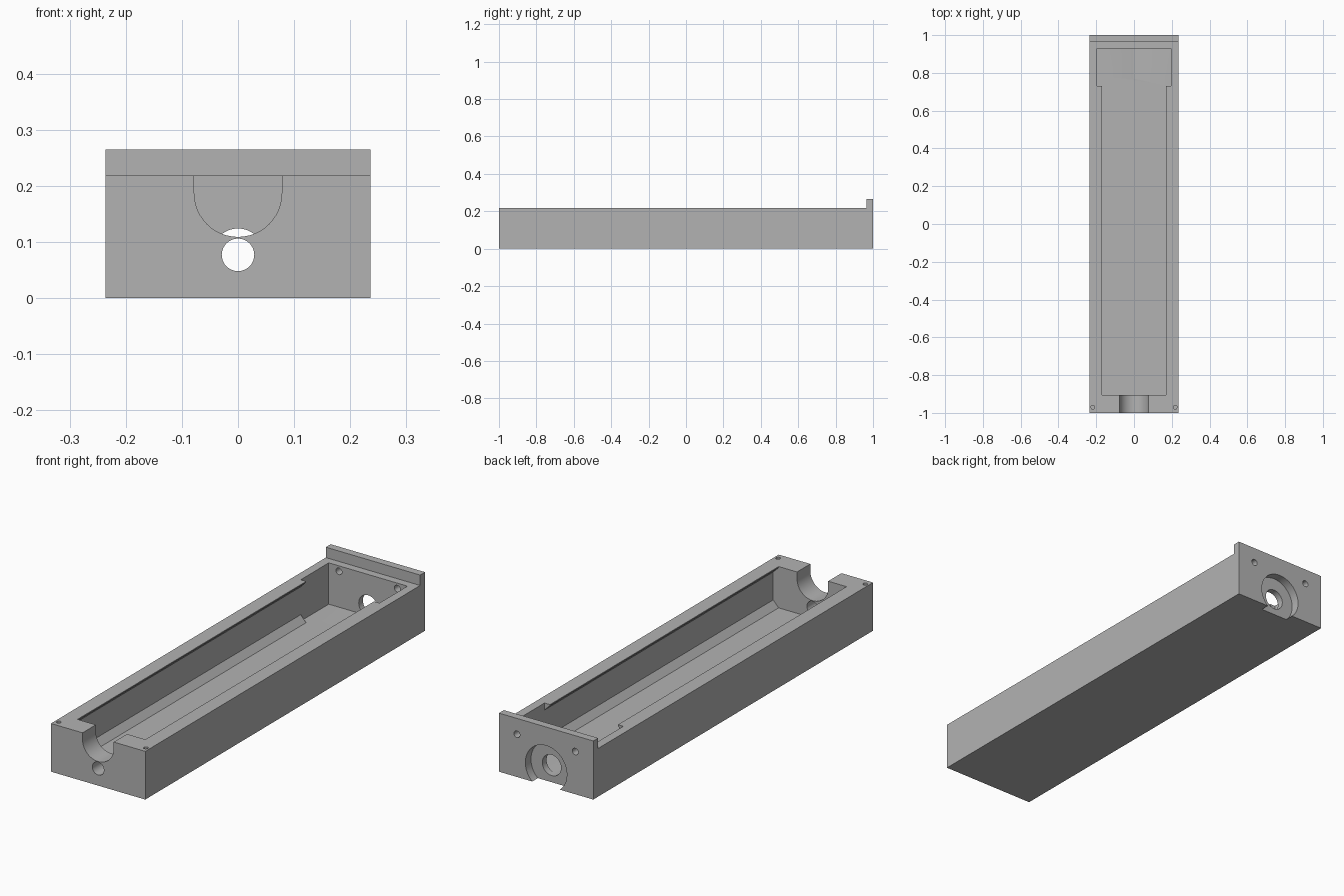
import bpy, bmesh, math
from mathutils import Vector

cube = bpy.data.objects.get("Cube")
if cube:
    bpy.data.objects.remove(cube, do_unlink=True)

grey = bpy.data.materials.new("plain_grey")
grey.use_nodes = True
colour = (0.45, 0.45, 0.45, 1)
grey.diffuse_color = colour
grey.node_tree.nodes["Principled BSDF"].inputs["Base Color"].default_value = colour


def prism(name, profile, axis, start, end):
    """Extrude a closed 2D profile along an axis; the profile uses the other two axes in order."""
    bm = bmesh.new()
    verts = []
    for p in profile:
        co = list(p)
        co.insert("xyz".index(axis), start)
        verts.append(bm.verts.new(co))
    face = bm.faces.new(verts)
    moved = bmesh.ops.extrude_face_region(bm, geom=[face])["geom"]
    shift = Vector([end - start if a == axis else 0 for a in "xyz"])
    bmesh.ops.translate(bm, vec=shift, verts=[g for g in moved if isinstance(g, bmesh.types.BMVert)])
    bmesh.ops.recalc_face_normals(bm, faces=bm.faces)
    mesh = bpy.data.meshes.new(name)
    bm.to_mesh(mesh)
    bm.free()
    mesh.materials.append(grey)
    obj = bpy.data.objects.new(name, mesh)
    bpy.context.collection.objects.link(obj)
    return obj


def arc(u, v, r, begin=0.0, sweep=360, steps=40):
    count = steps if sweep == 360 else steps + 1
    angles = [math.radians(begin + sweep * i / steps) for i in range(count)]
    return [(u + r * math.cos(a), v + r * math.sin(a)) for a in angles]


def mirrored(half):
    return half + [(-u, v) for u, v in reversed(half)]


# Tray block with the raised lip at the back
HALF, TOP, LIP, FLOOR = 0.236, 0.218, 0.265, 0.031
side = [(-1, 0), (1, 0), (1, LIP), (0.965, LIP), (0.965, TOP), (-1, TOP)]
tray = prism("tray", side, "x", -HALF, HALF)

cutters = []


def cut(name, profile, axis, start, end):
    cutters.append(prism(name, profile, axis, start, end))


# Long channel: chamfered floor corners and overhanging rim
channel = [(0.17, FLOOR), (0.197, 0.06), (0.197, 0.186), (0.17, 0.213), (0.17, 0.35)]
cut("channel_cutter", mirrored(channel), "y", -0.905, 0.78)
# Wider square pocket behind it
cut("pocket_cutter", mirrored([(0.197, FLOOR), (0.197, 0.35)]), "y", 0.73, 0.93)
# U-shaped notch and round hole in the front wall
notch = arc(0, 0.187, 0.078, 180, 180, 24) + [(0.078, 0.35), (-0.078, 0.35)]
cut("notch_cutter", notch, "y", -1.1, -0.8)
cut("front_hole_cutter", arc(0, 0.077, 0.029), "y", -1.1, -0.8)
# Stepped hole in the back wall; its recess breaks through the underside
cut("back_hole_cutter", arc(0, 0.077, 0.047), "y", 0.77, 1.1)
cut("back_recess_cutter", arc(0, 0.077, 0.104), "y", 0.96, 1.1)
# Screw holes: through the back wall and down into the front corners
for s in (-1, 1):
    cut("back_screw_cutter", arc(s * 0.146, 0.193, 0.015, steps=24), "y", 0.85, 1.1)
    cut("top_screw_cutter", arc(s * 0.218, -0.97, 0.01, steps=20), "z", 0.12, 0.35)

# Apply the cuts
bpy.ops.object.select_all(action="DESELECT")
bpy.context.view_layer.objects.active = tray
tray.select_set(True)
for cutter in cutters:
    cutter.hide_render = True
    mod = tray.modifiers.new("cut", "BOOLEAN")
    mod.operation = "DIFFERENCE"
    mod.solver = "EXACT"
    mod.object = cutter
    bpy.ops.object.modifier_apply(modifier=mod.name)
    bpy.data.objects.remove(cutter, do_unlink=True)

bpy.ops.object.shade_smooth_by_angle(angle=math.radians(25))
